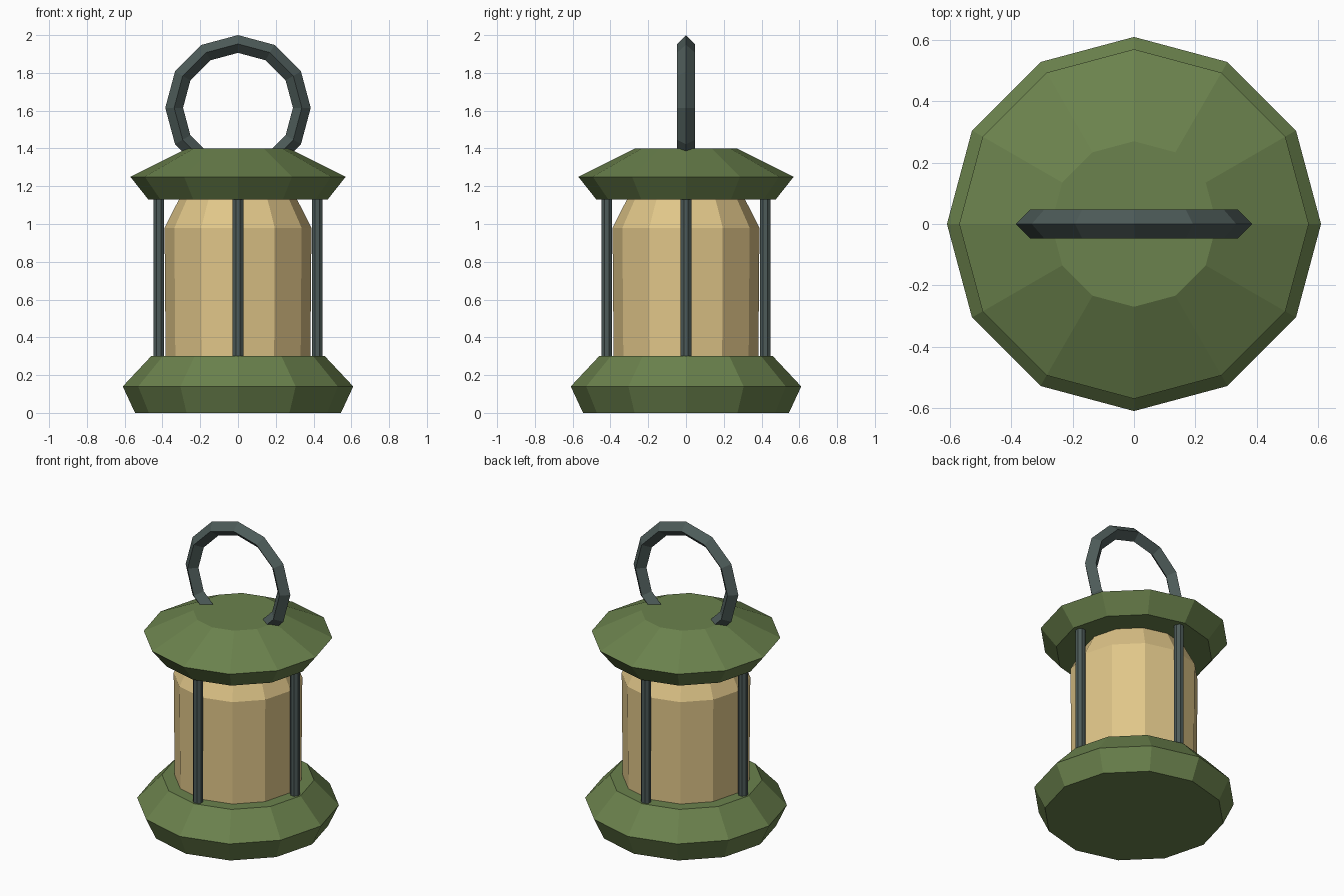
import bpy, bmesh, math

cube = bpy.data.objects.get("Cube")
if cube:
    bpy.data.objects.remove(cube)


def material(name, rgb):
    mat = bpy.data.materials.new(name)
    mat.use_nodes = True
    mat.diffuse_color = (*rgb, 1)
    mat.node_tree.nodes["Principled BSDF"].inputs["Base Color"].default_value = (*rgb, 1)
    return mat


green = material("olive green", (0.147, 0.223, 0.074))
amber = material("warm glass", (0.745, 0.565, 0.25))
iron = material("dark iron", (0.075, 0.105, 0.1))


def finish(bm, name, mat):
    bmesh.ops.recalc_face_normals(bm, faces=bm.faces)
    mesh = bpy.data.meshes.new(name)
    bm.to_mesh(mesh)
    bm.free()
    mesh.materials.append(mat)
    obj = bpy.data.objects.new(name, mesh)
    bpy.context.collection.objects.link(obj)
    return obj


def turned(name, profile, mat, sides=12, centre=(0, 0), turn=0):
    """Closed faceted solid from (radius, height) pairs."""
    bm = bmesh.new()
    rings = []
    for r, z in profile:
        angles = [turn + math.tau * i / sides for i in range(sides)]
        rings.append([bm.verts.new((centre[0] + r * math.cos(a),
                                    centre[1] + r * math.sin(a), z)) for a in angles])
    for low, high in zip(rings, rings[1:]):
        for i in range(sides):
            j = (i + 1) % sides
            bm.faces.new((low[i], low[j], high[j], high[i]))
    bm.faces.new(rings[0][::-1])
    bm.faces.new(rings[-1])
    return finish(bm, name, mat)


# Body
turned("base", [(0.545, 0), (0.61, 0.14), (0.46, 0.3)], green)
turned("glass", [(0.383, 0.29), (0.389, 0.98), (0.31, 1.135)], amber)
turned("roof", [(0.475, 1.13), (0.57, 1.25), (0.27, 1.4)], green)

# Four upright posts around the glass
for i, side in enumerate(("left", "back", "right", "front")):
    a = i * math.pi / 2
    turned(side + "_post", [(0.031, 0.28), (0.031, 1.14)], iron, 8,
           (0.42 * math.cos(a), 0.42 * math.sin(a)), math.pi / 8)

# Ring handle with a diamond section
bpy.ops.mesh.primitive_torus_add(major_segments=12, minor_segments=4,
                                 major_radius=0.338, minor_radius=0.047,
                                 location=(0, 0, 1.615), rotation=(math.pi / 2, 0, 0))
handle = bpy.context.object
handle.name = "ring_handle"
handle.data.materials.clear()
handle.data.materials.append(iron)
for face in handle.data.polygons:
    face.use_smooth = False
